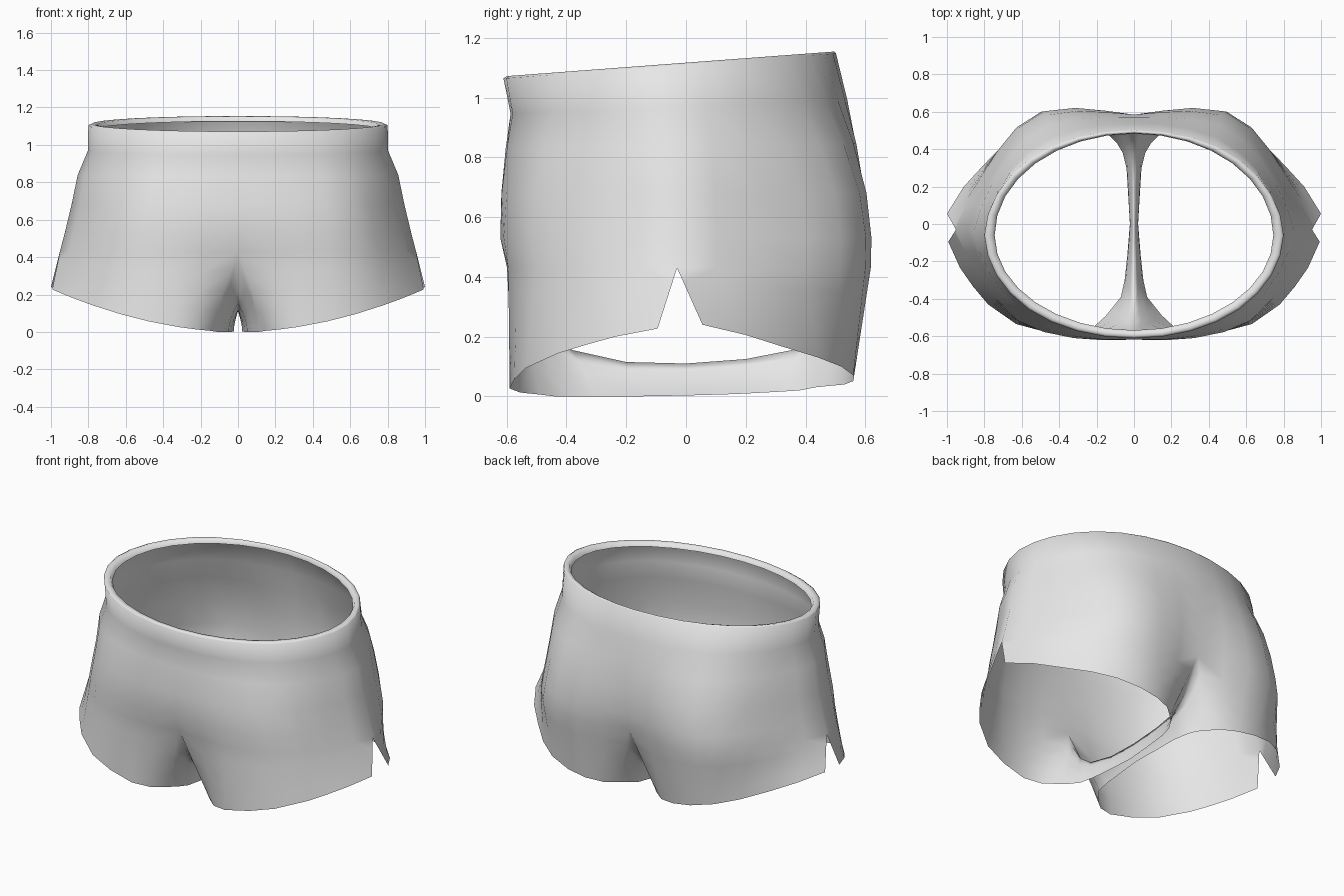
import bpy, bmesh, math

if "Cube" in bpy.data.objects:
    bpy.data.objects.remove(bpy.data.objects["Cube"])

LEG_ROWS = 4    # rows between hip line and hem

# Quarter cross-sections of the hips, centre line to side seam (share of width, share of depth)
FRONT = [(0, 1), (.18, 1), (.35, .975), (.52, .92), (.67, .82), (.79, .63), (.88, .42), (.95, .2), (1, 0)]
BACK = [(0, 1), (.17, 1), (.34, 1), (.52, .97), (.66, .84), (.76, .66), (.86, .43), (.94, .2), (1, 0)]


def arc(profile, hip, a, y_end, y_side, z0, tilt, dip):
    """Quarter ring from the centre line to the side, blending an oval into the hip profile."""
    pts = []
    for i, (ps, pc) in enumerate(profile):
        t = i / (len(profile) - 1) * math.pi / 2
        s = math.sin(t) * (1 - hip) + ps * hip
        c = math.cos(t) * (1 - hip) + pc * hip
        x = a * s
        y = y_side + (y_end - y_side) * c
        y -= y_end * c * dip * math.exp(-(x / 0.17) ** 2)
        pts.append((x, y, z0 + tilt * y))
    return pts


def blend(p, q, v, vx=None):
    """Points between two rows; vx eases the sideways part of the inner points."""
    out = []
    for i, (a, b) in enumerate(zip(p, q)):
        w = v if vx is None or i in (0, len(p) - 1) else vx
        out.append((a[0] + (b[0] - a[0]) * w, a[1] + (b[1] - a[1]) * v, a[2] + (b[2] - a[2]) * v))
    return out


def add_grid(bm, rows):
    verts = [[bm.verts.new(p) for p in row] for row in rows]
    for r0, r1 in zip(verts, verts[1:]):
        for i in range(len(r0) - 1):
            bm.faces.new((r0[i], r0[i + 1], r1[i + 1], r1[i]))


# Torso rings: height, tilt, half width, front y, back y, side y, hip share, front dip, back dip
RINGS = [
    (1.090, 0.075, 0.745, -0.568, 0.483, -0.06, 0.0, 0, 0),     # inside of waistband
    (1.113, 0.072, 0.757, -0.580, 0.487, -0.06, 0.0, 0, 0),
    (1.117, 0.075, 0.785, -0.600, 0.496, -0.06, 0.05, 0, 0),
    (1.110, 0.075, 0.800, -0.611, 0.502, -0.06, 0.1, 0, 0),     # outer waist edge
    (0.970, 0.040, 0.803, -0.587, 0.540, -0.05, 0.3, 0, 0),
    (0.840, 0.010, 0.857, -0.603, 0.580, -0.04, 0.6, 0, 0.02),
    (0.680, 0, 0.890, -0.618, 0.610, -0.03, 0.9, 0, 0.04),
    (0.530, 0, 0.926, -0.625, 0.622, -0.03, 1.0, 0.015, 0.06),
    (0.430, 0, 0.952, -0.610, 0.620, -0.03, 1.0, 0.05, 0.09),   # hip line
]

bm = bmesh.new()

# Waistband and torso
torso = []
for z0, k, a, yf, yb, ys, hip, df, db in RINGS:
    front = arc(FRONT, hip, a, yf, ys, z0, k, df)
    back = arc(BACK, hip, a, yb, ys, z0, k, db)
    torso.append(front + back[-2::-1])
add_grid(bm, torso)

# Leg panels, parting at the side slit
hem_front = [(x, y, 0.23 * x ** 1.9) for x, y in (
    (.15, -.49), (.22, -.555), (.32, -.59), (.48, -.575), (.63, -.535),
    (.78, -.43), (.86, -.335), (.93, -.235), (.993, -.095))]
hem_back = [(x, y, 0.03 + 0.21 * x ** 1.9) for x, y in (
    (.13, .47), (.20, .53), (.30, .56), (.42, .56), (.56, .52),
    (.68, .44), (.80, .32), (.91, .20), (1.0, .055))]
steps = [i / LEG_ROWS for i in range(LEG_ROWS + 1)]
add_grid(bm, [blend(front, hem_front, v) for v in steps])
add_grid(bm, [blend(back, hem_back, v) for v in steps])

# Crotch strip, from the centre seam down to the inner hem
seam = [(-0.535, 0.32), (-0.47, 0.22), (-0.38, 0.155), (-0.2, 0.115), (0, 0.11),
        (0.2, 0.125), (0.38, 0.16), (0.46, 0.24), (0.52, 0.34)]
inner = [(0.11, -0.44, 0), (0.07, -0.39, 0), (0.05, -0.3, 0), (0.036, -0.17, 0),
         (0.022, 0, 0.003), (0.032, 0.17, 0.008), (0.04, 0.3, 0.015),
         (0.06, 0.38, 0.02), (0.09, 0.43, 0.03)]
seam = [front[0]] + [(0, y, z) for y, z in seam] + [back[0]]
inner = [hem_front[0]] + inner + [hem_back[0]]
add_grid(bm, [blend(seam, inner, v, math.sin(v * math.pi / 2)) for v in steps])

# Join the panels and point the normals outward
bmesh.ops.remove_doubles(bm, verts=bm.verts, dist=0.0005)
bmesh.ops.recalc_face_normals(bm, faces=bm.faces)
side = max(bm.faces, key=lambda f: f.calc_center_median().x)
if side.normal.x < 0:
    bmesh.ops.reverse_faces(bm, faces=bm.faces)
for f in bm.faces:
    f.smooth = True

mesh = bpy.data.meshes.new("shorts")
bm.to_mesh(mesh)
bm.free()
shorts = bpy.data.objects.new("shorts", mesh)
bpy.context.collection.objects.link(shorts)

# Left half
mirror = shorts.modifiers.new("mirror", 'MIRROR')
mirror.use_clip = True
mirror.merge_threshold = 0.001

# Cloth colour
cloth = bpy.data.materials.new("grey cloth")
cloth.diffuse_color = (0.8, 0.8, 0.8, 1)
cloth.use_nodes = True
cloth.node_tree.nodes["Principled BSDF"].inputs["Base Color"].default_value = cloth.diffuse_color
mesh.materials.append(cloth)
